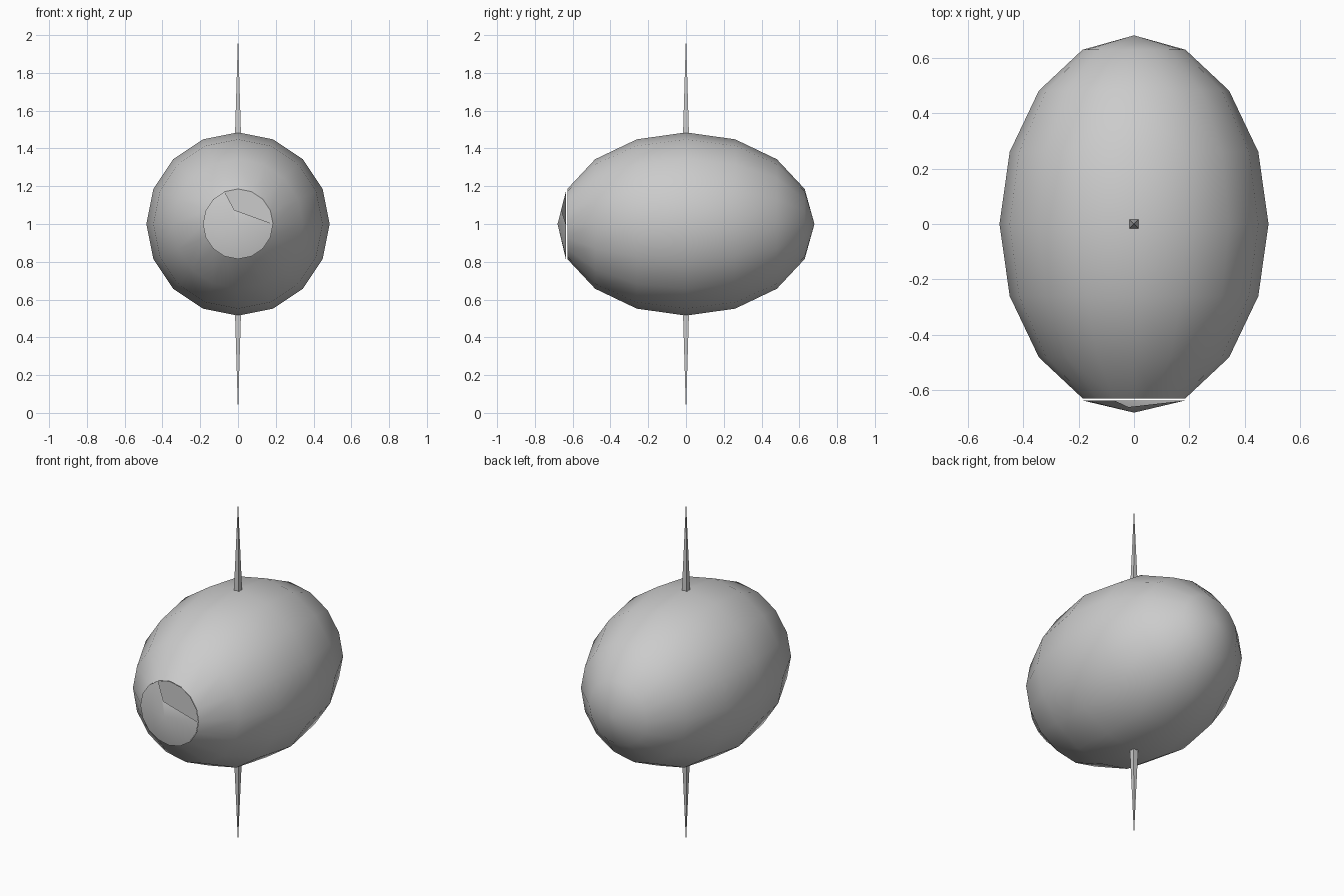
import bpy, bmesh, math
from mathutils import Vector

if "Cube" in bpy.data.objects:
    bpy.data.objects.remove(bpy.data.objects["Cube"])

RX, RY, CZ, N = 0.485, 0.68, 1.0, 16


def finish(bm, name, smooth):
    """Turn a bmesh into a named object."""
    bmesh.ops.recalc_face_normals(bm, faces=bm.faces)
    me = bpy.data.meshes.new(name)
    bm.to_mesh(me)
    bm.free()
    for p in me.polygons:
        p.use_smooth = smooth
    ob = bpy.data.objects.new(name, me)
    bpy.context.collection.objects.link(ob)
    return ob


def ring_point(i, y, r):
    a = math.tau * i / N
    return Vector((r * math.cos(a), y, CZ + r * math.sin(a)))


# Egg-shaped body: low ring count, poles along y, open at the front cap
bm = bmesh.new()
rings = []
for k in range(1, 8):
    t = math.pi * k / 8
    rings.append([bm.verts.new(ring_point(i, -RY * math.cos(t), RX * math.sin(t)))
                  for i in range(N)])
back = bm.verts.new((0, RY, CZ))
for a, b in zip(rings, rings[1:]):
    for i in range(N):
        j = (i + 1) % N
        bm.faces.new((a[i], a[j], b[j], b[i]))
for i in range(N):
    bm.faces.new((rings[-1][i], rings[-1][(i + 1) % N], back))
finish(bm, "body", True)

# Flat disc behind the front cap
yr, rr = -RY * math.cos(math.pi / 8), RX * math.sin(math.pi / 8)
bm = bmesh.new()
disc = bm.faces.new([bm.verts.new(ring_point(i, yr - 0.002, rr)) for i in range(N)])
if disc.normal.dot(Vector((0, -1, 0))) < 0:
    disc.normal_flip()
finish(bm, "front_disc", False)

# Shallow conical front cap, torn open on its upper right
bm = bmesh.new()
rim = [bm.verts.new(ring_point(i, yr - 0.008, rr)) for i in range(5, N + 1)]
rim.append(bm.verts.new((-0.02, -0.66, CZ + 0.075)))
tip = bm.verts.new((0, -RY, CZ))
for i in range(len(rim)):
    bm.faces.new((rim[i], rim[(i + 1) % len(rim)], tip))
cap = finish(bm, "front_cap", True)
if sum(p.normal.y for p in cap.data.polygons) > 0:
    cap.data.flip_normals()

# Four-sided spikes above and below
for name, s in (("top_spike", 1), ("bottom_spike", -1)):
    bm = bmesh.new()
    h, w = 0.45, 0.0165
    base = [bm.verts.new((x * w, y * w, CZ + s * h))
            for x, y in ((-1, -1), (1, -1), (1, 1), (-1, 1))]
    point = bm.verts.new((0, 0, CZ + s))
    bm.faces.new(base)
    for i in range(4):
        bm.faces.new((base[i], base[(i + 1) % 4], point))
    finish(bm, name, False)
